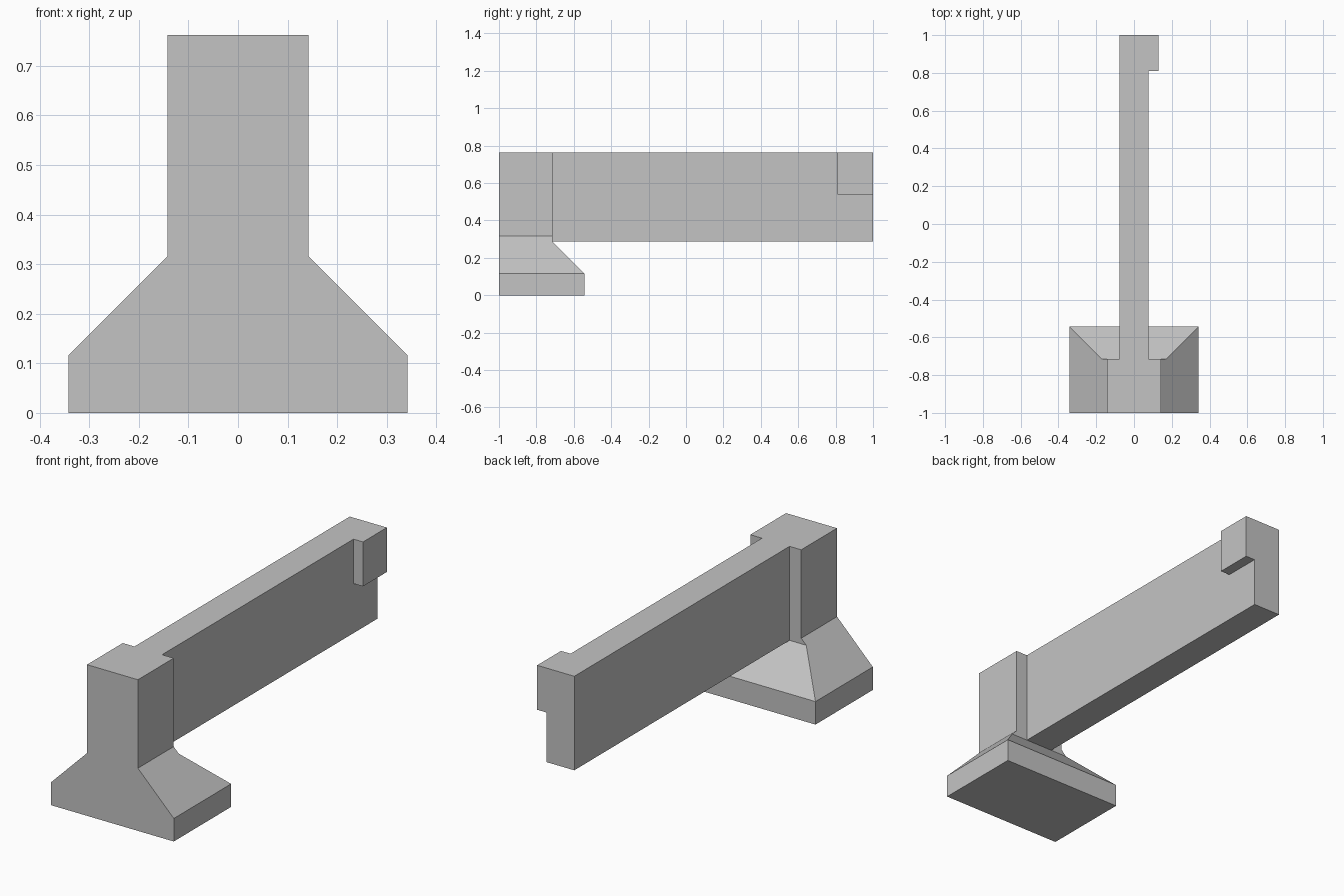
import bpy
import bmesh

cube = bpy.data.objects.get("Cube")
if cube:
    bpy.data.objects.remove(cube, do_unlink=True)

concrete = bpy.data.materials.new("concrete_grey")
concrete.use_nodes = True
concrete.diffuse_color = (0.55, 0.55, 0.55, 1)
concrete.node_tree.nodes["Principled BSDF"].inputs["Base Color"].default_value = (0.55, 0.55, 0.55, 1)


def stack(name, levels):
    """Loft flat-sided solid through rectangles (z, x0, x1, y0, y1)."""
    bm = bmesh.new()
    rings = []
    for z, x0, x1, y0, y1 in levels:
        corners = ((x0, y0), (x1, y0), (x1, y1), (x0, y1))
        rings.append([bm.verts.new((x, y, z)) for x, y in corners])
    bm.faces.new(rings[0][::-1])
    bm.faces.new(rings[-1])
    for low, high in zip(rings, rings[1:]):
        for i in range(4):
            j = (i + 1) % 4
            bm.faces.new((low[i], low[j], high[j], high[i]))
    bmesh.ops.recalc_face_normals(bm, faces=bm.faces)
    mesh = bpy.data.meshes.new(name)
    bm.to_mesh(mesh)
    bm.free()
    mesh.materials.append(concrete)
    obj = bpy.data.objects.new(name, mesh)
    bpy.context.collection.objects.link(obj)
    return obj


TOP = 0.762
FRONT, COLUMN_BACK, FOOT_BACK = -1.0, -0.715, -0.543

# Flared footing rising into the column: height, half width, back edge
sections = [(0, 0.342, FOOT_BACK), (0.116, 0.342, FOOT_BACK),
            (0.288, 0.17, COLUMN_BACK), (0.316, 0.142, COLUMN_BACK),
            (TOP, 0.142, COLUMN_BACK)]
stack("column_and_footing", [(z, -w, w, FRONT, back) for z, w, back in sections])

# Long thin beam behind the column
BEAM = 0.077
stack("beam", [(z, -BEAM, BEAM, COLUMN_BACK, 1) for z in (0.288, TOP)])

# Small block on the left side of the beam's far end
stack("end_block", [(z, BEAM, 0.13, 0.81, 1) for z in (0.538, TOP)])
